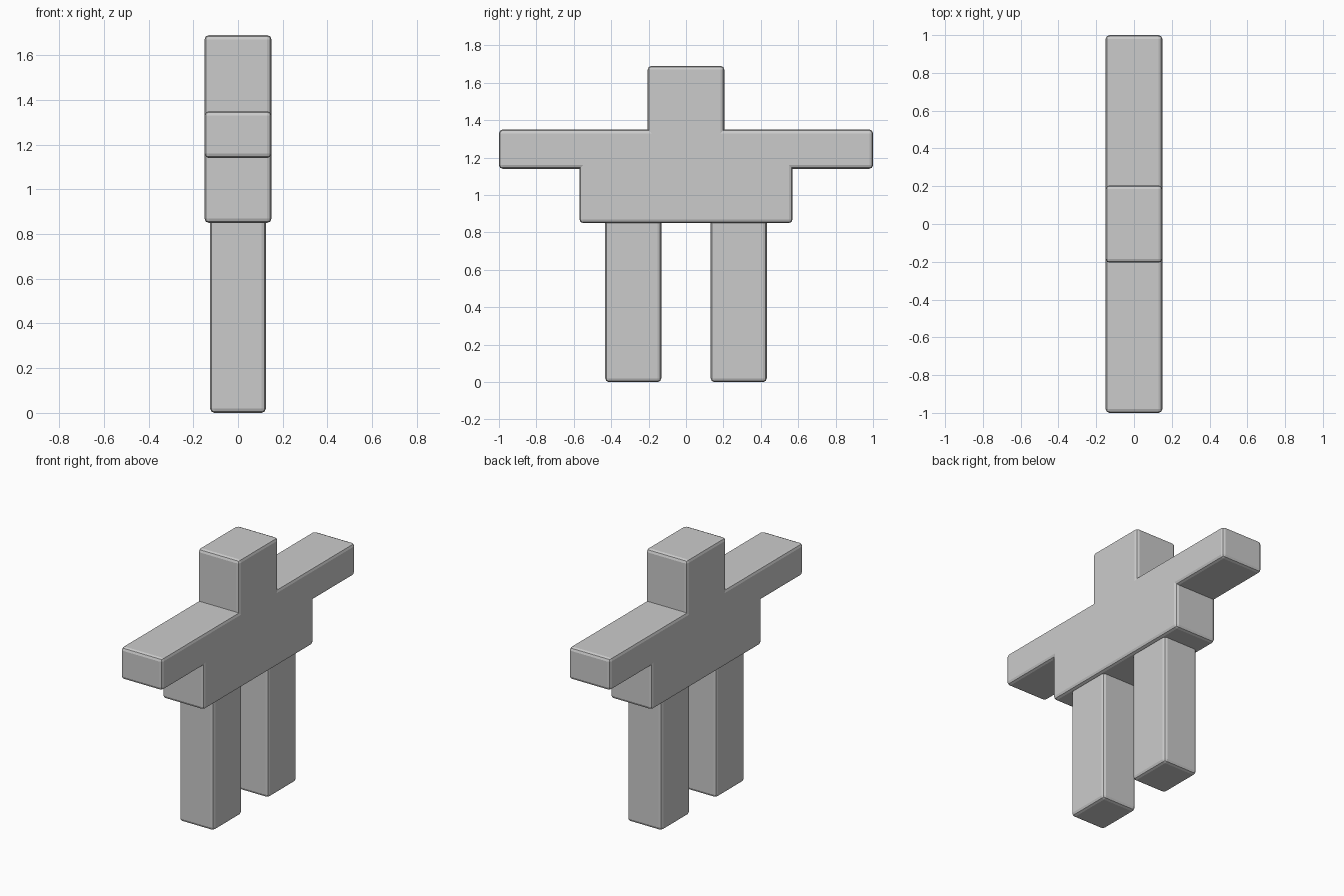
import bpy, bmesh

if "Cube" in bpy.data.objects:
    bpy.data.objects.remove(bpy.data.objects["Cube"])

BEVEL = 0.02


def make_block(name, profile, depth):
    """Extrude a y-z outline along x and round its convex edges only."""
    bm = bmesh.new()
    verts = [bm.verts.new((-depth / 2, y, z)) for y, z in profile]
    face = bm.faces.new(verts)
    ext = bmesh.ops.extrude_face_region(bm, geom=[face], use_keep_orig=True)
    moved = [g for g in ext["geom"] if isinstance(g, bmesh.types.BMVert)]
    bmesh.ops.translate(bm, verts=moved, vec=(depth, 0, 0))
    bmesh.ops.recalc_face_normals(bm, faces=bm.faces)
    bm.normal_update()
    convex = [e for e in bm.edges if e.calc_face_angle_signed() > 0.1]
    bmesh.ops.bevel(bm, geom=convex, offset=BEVEL, offset_type='OFFSET',
                    segments=2, profile=0.5, affect='EDGES')
    mesh = bpy.data.meshes.new(name)
    bm.to_mesh(mesh)
    bm.free()
    obj = bpy.data.objects.new(name, mesh)
    bpy.context.collection.objects.link(obj)
    return obj


# Body: head, outstretched arms and torso as one mirrored outline
half = [(0.57, 0.85), (0.57, 1.14), (1.0, 1.14), (1.0, 1.35),
        (0.205, 1.35), (0.205, 1.69)]
make_block("body", half + [(-y, z) for y, z in reversed(half)], 0.30)

# Legs: slightly thinner blocks, their tops sunk into the torso
for side, name in ((-1, "left_leg"), (1, "right_leg")):
    a, b = sorted((side * 0.132, side * 0.432))
    make_block(name, [(a, 0), (b, 0), (b, 0.90), (a, 0.90)], 0.25)
